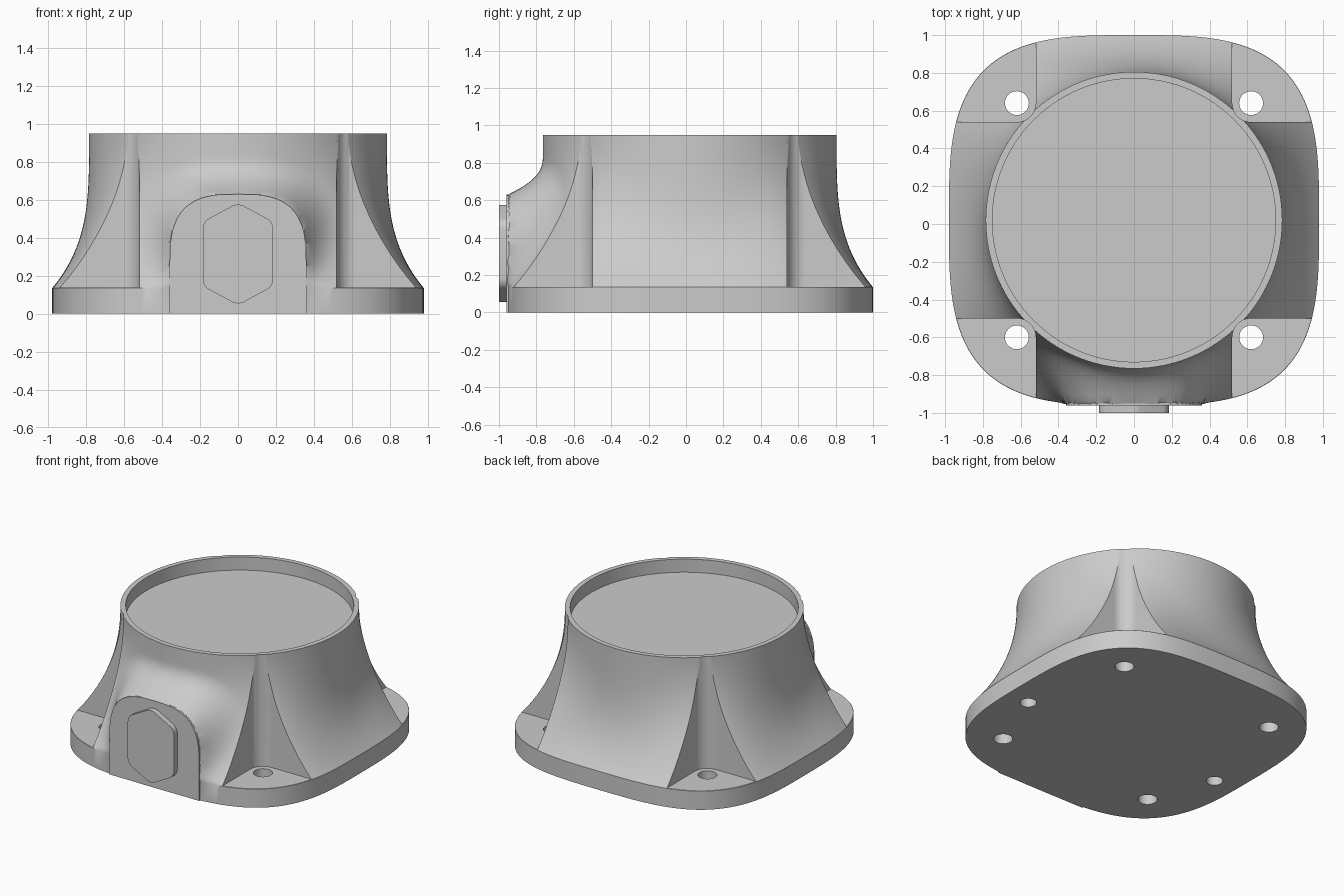
import bpy, bmesh
from math import sin, cos, pi, tau

if "Cube" in bpy.data.objects:
    bpy.data.objects.remove(bpy.data.objects["Cube"])

CY = 0.02                       # y of the body axis
H, FL = 0.95, 0.135             # total height, flange thickness


def make(name, bm, smooth=True):
    bmesh.ops.recalc_face_normals(bm, faces=bm.faces)
    me = bpy.data.meshes.new(name)
    bm.to_mesh(me)
    bm.free()
    ob = bpy.data.objects.new(name, me)
    bpy.context.collection.objects.link(ob)
    return ob


def select(ob):
    bpy.ops.object.select_all(action='DESELECT')
    ob.select_set(True)
    bpy.context.view_layer.objects.active = ob


def prism(name, pts, vec):
    """Extrude a closed 3D outline along vec."""
    bm = bmesh.new()
    a = [bm.verts.new(p) for p in pts]
    b = [bm.verts.new([p[i] + vec[i] for i in range(3)]) for p in pts]
    bm.faces.new(a)
    bm.faces.new(b[::-1])
    for i in range(len(a)):
        j = (i + 1) % len(a)
        bm.faces.new((a[i], b[i], b[j], a[j]))
    return make(name, bm)


def cylinder(name, x, y, r, z0, z1, n=48):
    pts = [(x + r * cos(tau * i / n), y + r * sin(tau * i / n), z0) for i in range(n)]
    return prism(name, pts, (0, 0, z1 - z0))


def cut(target, cutter):
    m = target.modifiers.new("cut", 'BOOLEAN')
    m.operation, m.solver, m.object = 'DIFFERENCE', 'EXACT', cutter
    cutter.hide_render = True
    select(target)
    bpy.ops.object.modifier_apply(modifier=m.name)
    bpy.data.objects.remove(cutter)


def squircle(t, n=3.3, r=0.98):
    return r / (abs(cos(t)) ** n + abs(sin(t)) ** n) ** (1 / n)


def boss_distance(x, z):
    """Approximate distance outside the arched boss outline."""
    u, v = abs(x) / 0.36, max(0, z - 0.25) / 0.38
    return max(0, ((u ** 3 + v ** 3) ** (1 / 3) - 1) * 0.37)


# Body: flange and flared skirt lofted from squircle to circle
N, ROWS = 256, 48
levels = [(0, 1)] + [(FL + (H - FL) * i / ROWS, (1 - i / ROWS)) for i in range(ROWS + 1)]
bm = bmesh.new()
rings = []
for k, (z, s) in enumerate(levels):
    ring = []
    for i in range(N):
        t = tau * i / N
        f = s ** (3.5 - 1.4 * sin(2 * t) ** 2)
        r = 0.785 + f * (squircle(t) - 0.785)
        x, y = r * cos(t), CY + r * sin(t)
        if k > 1 and y < 0:     # swell smoothly into the front boss
            w = max(0, 1 - boss_distance(x, z) / 0.2) ** 2.5
            y = min(y, y + (-0.955 - y) * w)
        ring.append(bm.verts.new((x, y, z)))
    rings.append(ring)
for a, b in zip(rings, rings[1:]):
    for i in range(N):
        j = (i + 1) % N
        bm.faces.new((a[i], a[j], b[j], b[i]))
bm.faces.new(rings[0][::-1])
bm.faces.new(rings[-1])
body = make("housing_body", bm)

# Corner pockets with rounded inner edge, and screw holes
for sx in (-1, 1):
    for sy in (-1, 1):
        arc = [(0.62 - 0.1 * cos(pi / 2 * i / 12), 0.62 - 0.1 * sin(pi / 2 * i / 12))
               for i in range(13)]
        outline = [(0.52, 1.3)] + arc + [(1.3, 0.52), (1.3, 1.3)]
        outline[-2] = (1.3, 0.52)
        cut(body, prism("pocket_cutter",
                        [(sx * x, CY + sy * y, FL + 0.002) for x, y in outline], (0, 0, 1.2)))
        cut(body, cylinder("hole_cutter", sx * 0.62, CY + sy * 0.62, 0.063, -0.1, 0.3, 32))
    # Blind holes in the underside
    cut(body, cylinder("blind_hole_cutter", sx * 0.80, -0.13, 0.055, -0.1, 0.12, 32))

# Shallow round recess in the top
cut(body, cylinder("recess_cutter", 0, CY, 0.75, 0.855, 1.2, 128))

# Flat arched boss face on the front
arch = []
for i in range(65):
    t = pi * i / 64
    c, s = cos(t), max(0, sin(t))
    arch.append((0.36 * (1 if c > 0 else -1) * abs(c) ** (2 / 3), -0.9605,
                 0.25 + 0.38 * s ** (2 / 3)))
arch += [(-0.36, -0.9605, 0.001), (0.36, -0.9605, 0.001)]
boss = prism("front_boss", arch, (0, 0.26, 0))

# Elongated hexagonal plug with rounded corners
hexa = [(0, 0.585), (-0.185, 0.485), (-0.185, 0.145), (0, 0.045), (0.185, 0.145), (0.185, 0.485)]
plug = prism("hex_plug", [(x, -1.0, z) for x, z in hexa], (0, 0.06, 0))
bm = bmesh.new()
bm.from_mesh(plug.data)
edges = [e for e in bm.edges if abs(e.verts[0].co.y - e.verts[1].co.y) > 0.01]
bmesh.ops.bevel(bm, geom=edges, offset=0.035, segments=6, profile=0.5, affect='EDGES')
bm.to_mesh(plug.data)
bm.free()

for ob in (body, boss, plug):
    select(ob)
    bpy.ops.object.shade_smooth_by_angle(angle=0.5)
